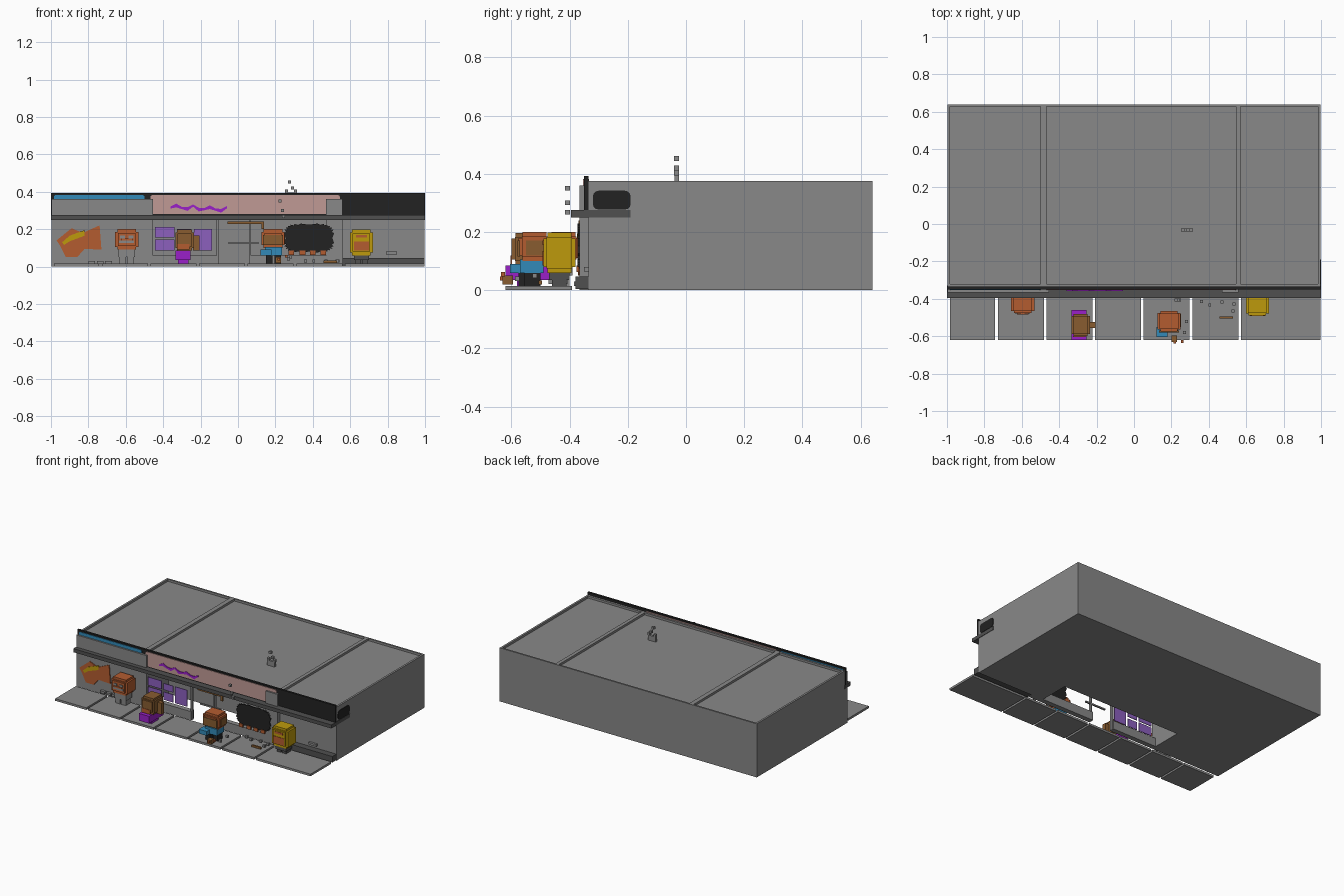
import bpy, bmesh, math

if "Cube" in bpy.data.objects:
    bpy.data.objects.remove(bpy.data.objects["Cube"])


def material(name, rgb):
    lin = [((c / 255 + 0.055) / 1.055) ** 2.4 for c in rgb] + [1]
    m = bpy.data.materials.new(name)
    m.use_nodes = True
    m.diffuse_color = lin
    m.node_tree.nodes["Principled BSDF"].inputs["Base Color"].default_value = lin
    return m


GREY = material("concrete grey", (136, 136, 136))
DARK = material("dark grey", (80, 80, 80))
BLACK = material("black", (34, 34, 34))
BLUE = material("blue", (50, 138, 184))
PINK = material("pink", (192, 154, 149))
PURPLE = material("purple", (154, 32, 200))
LILAC = material("lilac", (140, 96, 190))
ORANGE = material("orange", (180, 92, 48))
BROWN = material("brown", (136, 92, 48))
YELLOW = material("yellow", (190, 154, 12))


def finish(name, bm, mat):
    bmesh.ops.recalc_face_normals(bm, faces=bm.faces)
    me = bpy.data.meshes.new(name)
    bm.to_mesh(me)
    bm.free()
    me.materials.append(mat)
    ob = bpy.data.objects.new(name, me)
    bpy.context.collection.objects.link(ob)
    return ob


def boxes(name, mat, *dims):
    """Each entry is x0, x1, y0, y1, z0, z1."""
    bm = bmesh.new()
    for x0, x1, y0, y1, z0, z1 in dims:
        vs = bmesh.ops.create_cube(bm, size=1)["verts"]
        for v in vs:
            v.co = ((x0 + x1) / 2 + v.co.x * (x1 - x0),
                    (y0 + y1) / 2 + v.co.y * (y1 - y0),
                    (z0 + z1) / 2 + v.co.z * (z1 - z0))
    return finish(name, bm, mat)


def cubes(name, mat, size, *centres):
    h = size / 2
    return boxes(name, mat, *[(x - h, x + h, y - h, y + h, z - h, z + h) for x, y, z in centres])


def plate(name, mat, pts, y0, y1):
    """Upright flat outline given as x, z points."""
    bm = bmesh.new()
    face = bm.faces.new([bm.verts.new((x, y0, z)) for x, z in pts])
    ext = bmesh.ops.extrude_face_region(bm, geom=[face])["geom"]
    for g in ext:
        if isinstance(g, bmesh.types.BMVert):
            g.co.y = y1
    return finish(name, bm, mat)


def rounded(x0, x1, z0, z1, r):
    pts = []
    for i, (cx, cz) in enumerate([(x1 - r, z1 - r), (x0 + r, z1 - r), (x0 + r, z0 + r), (x1 - r, z0 + r)]):
        for k in range(4):
            a = math.pi / 2 * (i + k / 3)
            pts.append((cx + r * math.cos(a), cz + r * math.sin(a)))
    return pts


# Building shell with an open recess behind the middle shop windows
W = 0.997
boxes("building_back", GREY, (-W, W, -0.12, 0.64, 0, 0.36))
boxes("shop_front_left_end", GREY, (-W, -0.455, -0.365, -0.12, 0, 0.36))
boxes("shop_front_right_end", GREY, (0.47, 0.56, -0.365, -0.12, 0, 0.36),
      (0.56, W, -0.335, -0.12, 0, 0.36))
boxes("shop_header", GREY, (-0.455, 0.47, -0.335, -0.12, 0.25, 0.36))

# Roof edge and the two dividing ridges
boxes("roof_parapet", GREY,
      (-W, W, 0.628, 0.64, 0.36, 0.375), (-W, W, -0.335, -0.32, 0.36, 0.375),
      (-W, -0.983, -0.32, 0.628, 0.36, 0.375), (0.983, W, -0.32, 0.628, 0.36, 0.375),
      (-0.5, -0.468, -0.32, 0.628, 0.36, 0.375), (0.545, 0.57, -0.32, 0.628, 0.36, 0.375))

# Low window sills, door and window mullions
boxes("window_sills", GREY, (-0.455, -0.11, -0.365, -0.33, 0, 0.06),
      (0.06, 0.47, -0.365, -0.33, 0, 0.06))
boxes("window_posts", GREY, (-0.115, -0.105, -0.36, -0.34, 0, 0.25),
      (0.06, 0.07, -0.36, -0.34, 0, 0.25))
boxes("entrance_rail", GREY, (-0.05, 0.11, -0.35, -0.34, 0.12, 0.13))
boxes("door_frame", BROWN, (-0.055, 0.14, -0.37, -0.36, 0.228, 0.24),
      (0.125, 0.14, -0.37, -0.36, 0.2, 0.228))
boxes("wall_base", DARK, (0.56, W, -0.38, -0.33, 0.005, 0.047))
boxes("letter_box", GREY, (0.79, 0.85, -0.35, -0.33, 0.065, 0.08))

# Awning wrapping round the corner, with a side sign
boxes("awning", DARK, (-1, 1, -0.395, -0.33, 0.25, 0.275),
      (0.99, 1, -0.33, -0.19, 0.25, 0.275))
sign = plate("side_sign", BLACK, rounded(-0.32, -0.19, 0.277, 0.342, 0.02), 0.99, 1.0)
for v in sign.data.vertices:
    v.co = (v.co.y, v.co.x, v.co.z)
sign.data.flip_normals()

# Sign band
boxes("sign_band", BLACK, (-1, 1, -0.35, -0.335, 0.272, 0.392))
plate("blue_sign", BLUE, rounded(-0.985, -0.5, 0.28, 0.382, 0.01), -0.354, -0.333)
plate("pink_sign", PINK, rounded(-0.468, 0.545, 0.28, 0.382, 0.01), -0.354, -0.333)
boxes("yellow_sign_marks", YELLOW, (-0.82, -0.785, -0.358, -0.353, 0.3, 0.33),
      (-0.81, -0.785, -0.358, -0.353, 0.33, 0.34), (-0.773, -0.757, -0.358, -0.353, 0.313, 0.325),
      (-0.745, -0.705, -0.358, -0.353, 0.3, 0.34))
top = [(-0.36 + 0.03 * i, 0.322 + (0.016 if i % 3 == 1 else 0) - 0.0015 * i) for i in range(11)]
low = [(x, z - 0.012 - (0.008 if i % 2 else 0)) for i, (x, z) in enumerate(top)]
plate("purple_squiggle", PURPLE, top + low[::-1], -0.358, -0.353)

# Posters and window pictures
plate("orange_poster", ORANGE, [(-0.97, 0.14), (-0.89, 0.205), (-0.83, 0.18), (-0.74, 0.22),
      (-0.73, 0.09), (-0.82, 0.095), (-0.86, 0.05), (-0.92, 0.05), (-0.95, 0.11)], -0.371, -0.365)
plate("yellow_streak", YELLOW, [(-0.94, 0.13), (-0.9, 0.165), (-0.82, 0.195), (-0.82, 0.165),
      (-0.9, 0.135), (-0.93, 0.115)], -0.374, -0.37)
boxes("lilac_posters", LILAC, (-0.445, -0.34, -0.362, -0.357, 0.155, 0.212),
      (-0.445, -0.34, -0.362, -0.357, 0.085, 0.145), (-0.325, -0.25, -0.362, -0.357, 0.155, 0.2),
      (-0.325, -0.25, -0.362, -0.357, 0.085, 0.14), (-0.235, -0.14, -0.362, -0.357, 0.085, 0.2))
N = 56
spikes = []
for i in range(N):
    a = 2 * math.pi * i / N
    r = 1.0 if i % 2 else 0.92
    c, s = math.cos(a), math.sin(a)
    spikes.append((0.38 + 0.135 * r * math.copysign(abs(c) ** 0.5, c),
                   0.152 + 0.078 * r * math.copysign(abs(s) ** 0.5, s)))
plate("spiky_window_picture", BLACK, spikes, -0.372, -0.366)
boxes("picture_feet", ORANGE, *[(x, x + 0.03, -0.377, -0.367, 0.062, 0.085)
      for x in (0.27, 0.33, 0.385, 0.44)])

# Paving slabs
edges = [-0.99, -0.735, -0.475, -0.215, 0.045, 0.305, 0.565, 1.003]
boxes("paving_slabs", GREY, *[(a + 0.007, b - 0.007, -0.62, -0.392, 0, 0.015)
                              for a, b in zip(edges, edges[1:])])


# Blocky figures: a head is a wide block with a stepped cap and a fringe
def head(name, mat, x, y, z0, z1, w=0.062, d=0.055):
    boxes(name, mat, (x - w, x + w, y - d * 0.8, y + d * 0.8, z0 + 0.015, z1 - 0.015),
          (x - w * 0.75, x + w * 0.75, y - d, y + d, z0 + 0.02, z1 - 0.02),
          (x - w * 0.8, x + w * 0.8, y - d * 0.75, y + d * 0.75, z0, z1))


head("first_figure_head", ORANGE, -0.595, -0.42, 0.09, 0.2)
boxes("first_figure_body", GREY, (-0.64, -0.55, -0.455, -0.39, 0.05, 0.095),
      (-0.635, -0.6, -0.45, -0.4, 0.015, 0.05), (-0.59, -0.555, -0.45, -0.4, 0.015, 0.05))
boxes("first_figure_beard", GREY, (-0.635, -0.555, -0.479, -0.47, 0.125, 0.14),
      (-0.63, -0.605, -0.479, -0.47, 0.15, 0.165), (-0.585, -0.56, -0.479, -0.47, 0.15, 0.165))
boxes("first_figure_nose", ORANGE, (-0.625, -0.565, -0.485, -0.475, 0.14, 0.15))

head("second_figure_head", BROWN, -0.285, -0.54, 0.085, 0.197, 0.05, 0.06)
boxes("second_figure_face", BROWN, (-0.24, -0.205, -0.555, -0.525, 0.085, 0.165))
boxes("second_figure_fringe", ORANGE, (-0.325, -0.26, -0.603, -0.598, 0.09, 0.12))
boxes("second_figure_body", PURPLE, (-0.335, -0.255, -0.62, -0.46, 0.035, 0.085),
      (-0.32, -0.265, -0.58, -0.5, 0.015, 0.035))

head("third_figure_head", ORANGE, 0.187, -0.52, 0.1, 0.2)
boxes("third_figure_hair", BROWN, (0.135, 0.24, -0.579, -0.57, 0.115, 0.17),
      (0.245, 0.252, -0.55, -0.48, 0.12, 0.17))
boxes("third_figure_shirt", BLUE, (0.145, 0.235, -0.57, -0.49, 0.06, 0.105),
      (0.12, 0.18, -0.605, -0.55, 0.06, 0.09))
boxes("third_figure_legs", BLACK, (0.15, 0.185, -0.575, -0.5, 0.015, 0.06),
      (0.195, 0.23, -0.555, -0.5, 0.015, 0.06))
boxes("dropped_bag", BROWN, (0.2, 0.23, -0.63, -0.595, 0.02, 0.05))
cubes("bag_crumbs", ORANGE, 0.014, (0.217, -0.632, 0.04), (0.257, -0.628, 0.055))

head("fourth_figure_hair", YELLOW, 0.66, -0.435, 0.06, 0.198)
boxes("fourth_figure_face", ORANGE, (0.62, 0.7, -0.493, -0.485, 0.085, 0.135),
      (0.63, 0.69, -0.493, -0.485, 0.155, 0.17))
boxes("fourth_figure_body", DARK, (0.62, 0.7, -0.47, -0.4, 0.035, 0.062),
      (0.625, 0.655, -0.46, -0.41, 0.015, 0.035), (0.665, 0.695, -0.46, -0.41, 0.015, 0.035))

# Loose pieces on the pavement
cubes("pavement_bits", GREY, 0.016, (0.36, -0.415, 0.03), (0.405, -0.432, 0.03),
      (0.47, -0.418, 0.03), (0.535, -0.428, 0.03), (0.53, -0.465, 0.03),
      (0.28, -0.52, 0.05), (0.27, -0.58, 0.04))
boxes("bench_plank", BROWN, (0.458, 0.528, -0.506, -0.494, 0.02, 0.033))
boxes("doorstep_bricks", GREY, *[(x, x + 0.035, -0.385, -0.366, 0.015, 0.03)
                                 for x in (-0.8, -0.755, -0.71)])

# Puffs by the awning and the small stack on the roof
cubes("awning_puffs", GREY, 0.016, (0.225, -0.407, 0.35), (0.238, -0.407, 0.3), (0.243, -0.407, 0.268))
boxes("roof_stack", GREY, (0.252, 0.31, -0.04, -0.024, 0.36, 0.395))
cubes("stack_puffs", GREY, 0.017, (0.26, -0.032, 0.403), (0.308, -0.032, 0.403),
      (0.292, -0.032, 0.42), (0.275, -0.032, 0.452))
